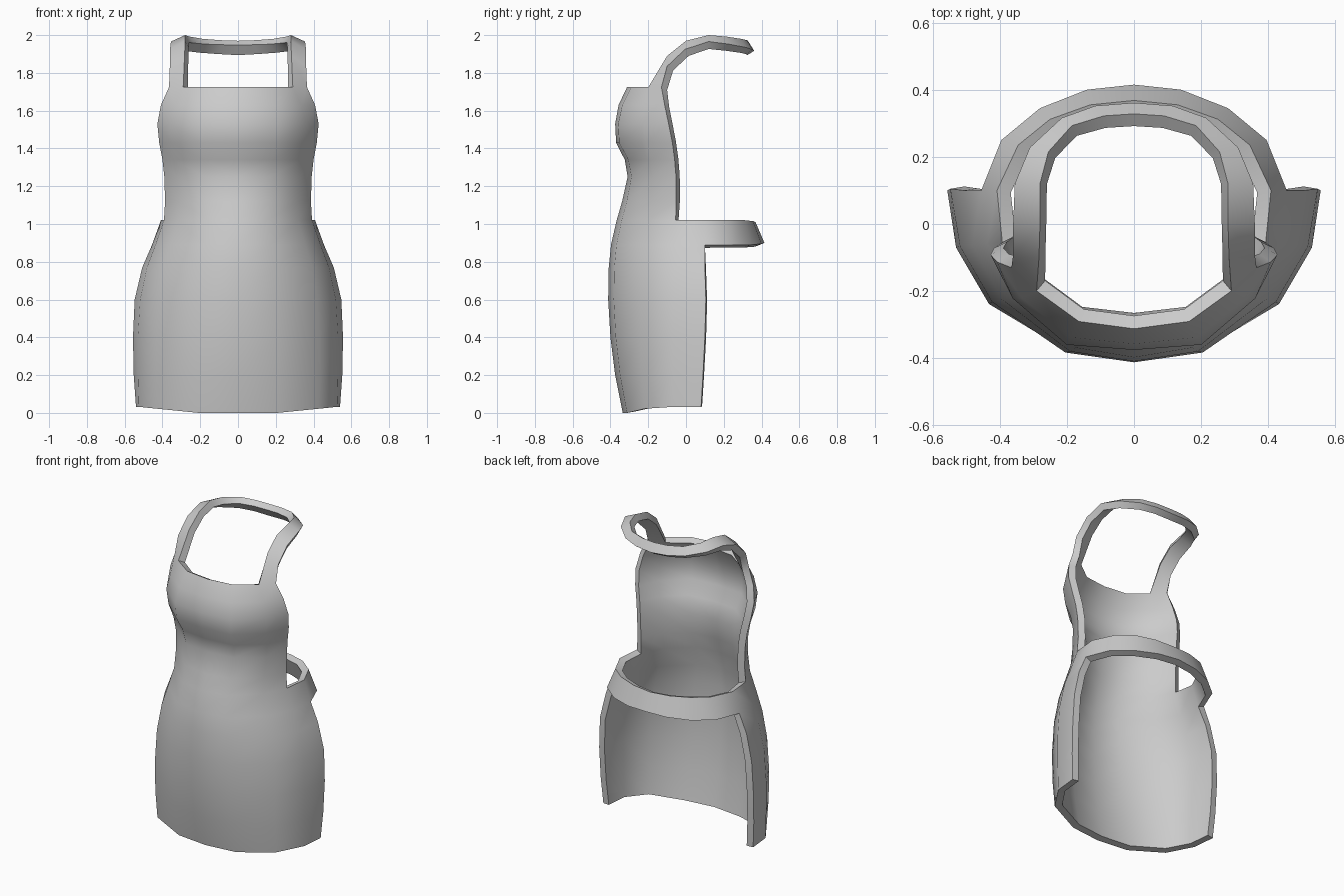
import bpy, bmesh, math

# Fabric colour
grey = bpy.data.materials.new("grey_cloth")
grey.diffuse_color = (0.6, 0.6, 0.6, 1)

bm = bmesh.new()


def strip(lower, upper):
    """Skin two point rows, left to right, with outward faces."""
    for i in range(len(lower) - 1):
        bm.faces.new((lower[i], lower[i + 1], upper[i + 1], upper[i]))


def row(z, front, width, side, near, far):
    """Right half of a cross-section; near and far are fractions (x, y) of the two bends."""
    section = [(0, 0), near, far, (1, 1)]
    return [bm.verts.new((width * sx, front + (side - front) * t, z)) for sx, t in section]


# Skirt: height, front y, side width and y, back-edge width and y, outer bend
skirt = []
for z, f, w, s, ew, ey, t in [
    (0.00, -0.335, 0.525, -0.07, 0.54, 0.08, 0.44),
    (0.20, -0.375, 0.53, -0.07, 0.552, 0.09, 0.46),
    (0.40, -0.40, 0.53, -0.07, 0.556, 0.10, 0.49),
    (0.60, -0.412, 0.518, -0.067, 0.547, 0.105, 0.52),
    (0.77, -0.409, 0.482, -0.062, 0.507, 0.10, 0.53),
    (0.89, -0.397, 0.437, -0.058, 0.455, 0.10, 0.53),
    (1.02, -0.367, 0.392, -0.055, 0.408, 0.10, 0.53),
]:
    skirt.append(row(z, f, w, s, (0.395, 0.085), (0.815, t)) + [bm.verts.new((ew, ey, z))])
for v, lift in zip(skirt[0], (0, 0, 0.022, 0.032, 0.032)):  # curved hem
    v.co.z += lift
for a, b in zip(skirt, skirt[1:]):
    strip(a, b)

# Bib: height, front y, side width and y, inner and outer bends
bib = [skirt[-1][:4]]
for z, f, w, s, near, far in [
    (1.12, -0.338, 0.386, -0.052, (0.42, 0.085), (0.825, 0.53)),
    (1.25, -0.309, 0.39, -0.053, (0.44, 0.08), (0.835, 0.53)),
    (1.34, -0.324, 0.40, -0.06, (0.46, 0.07), (0.84, 0.53)),
    (1.43, -0.37, 0.417, -0.072, (0.47, 0.055), (0.845, 0.53)),
    (1.53, -0.375, 0.427, -0.092, (0.47, 0.055), (0.845, 0.54)),
    (1.63, -0.357, 0.408, -0.113, (0.46, 0.08), (0.82, 0.56)),
    (1.725, -0.312, 0.365, -0.13, (0.45, 0.12), (0.795, 0.62)),
]:
    bib.append(row(z, f, w, s, near, far))
for a, b in zip(bib, bib[1:]):
    strip(a, b)

# Waistband round the back
low = [(0.395, 0.25, 0.89), (0.28, 0.345, 0.89), (0.14, 0.40, 0.895), (0, 0.415, 0.9)]
top = [(0.345, 0.235, 1.02), (0.25, 0.312, 1.02), (0.13, 0.355, 1.015), (0, 0.368, 1.01)]
strip([skirt[-2][4]] + [bm.verts.new(p) for p in low],
      [skirt[-1][4]] + [bm.verts.new(p) for p in top])

# Neck strap rising from the bib corner
inner = [(0.283, -0.10, 1.89), (0.28, 0.0, 1.97), (0.28, 0.12, 2.0), (0.255, 0.215, 1.992),
         (0.185, 0.293, 1.98), (0.09, 0.322, 1.973), (0, 0.328, 1.97)]
outer = [(0.361, -0.10, 1.835), (0.36, -0.005, 1.925), (0.355, 0.12, 1.966), (0.31, 0.228, 1.952),
         (0.215, 0.316, 1.935), (0.115, 0.352, 1.924), (0, 0.361, 1.917)]
strip([bib[-1][3]] + [bm.verts.new(p) for p in outer],
      [bib[-1][2]] + [bm.verts.new(p) for p in inner])

mesh = bpy.data.meshes.new("apron")
bm.to_mesh(mesh)
bm.free()
mesh.materials.append(grey)
apron = bpy.data.objects.new("apron", mesh)
bpy.context.collection.objects.link(apron)

# Mirror the half, then give the cloth its thickness inwards
mirror = apron.modifiers.new("mirror", 'MIRROR')
mirror.use_clip = True
solid = apron.modifiers.new("thickness", 'SOLIDIFY')
solid.thickness = 0.043
solid.offset = -1
solid.use_even_offset = True
bpy.context.view_layer.objects.active = apron
apron.select_set(True)
bpy.ops.object.convert(target='MESH')
bpy.ops.object.shade_smooth_by_angle(angle=math.radians(50))
